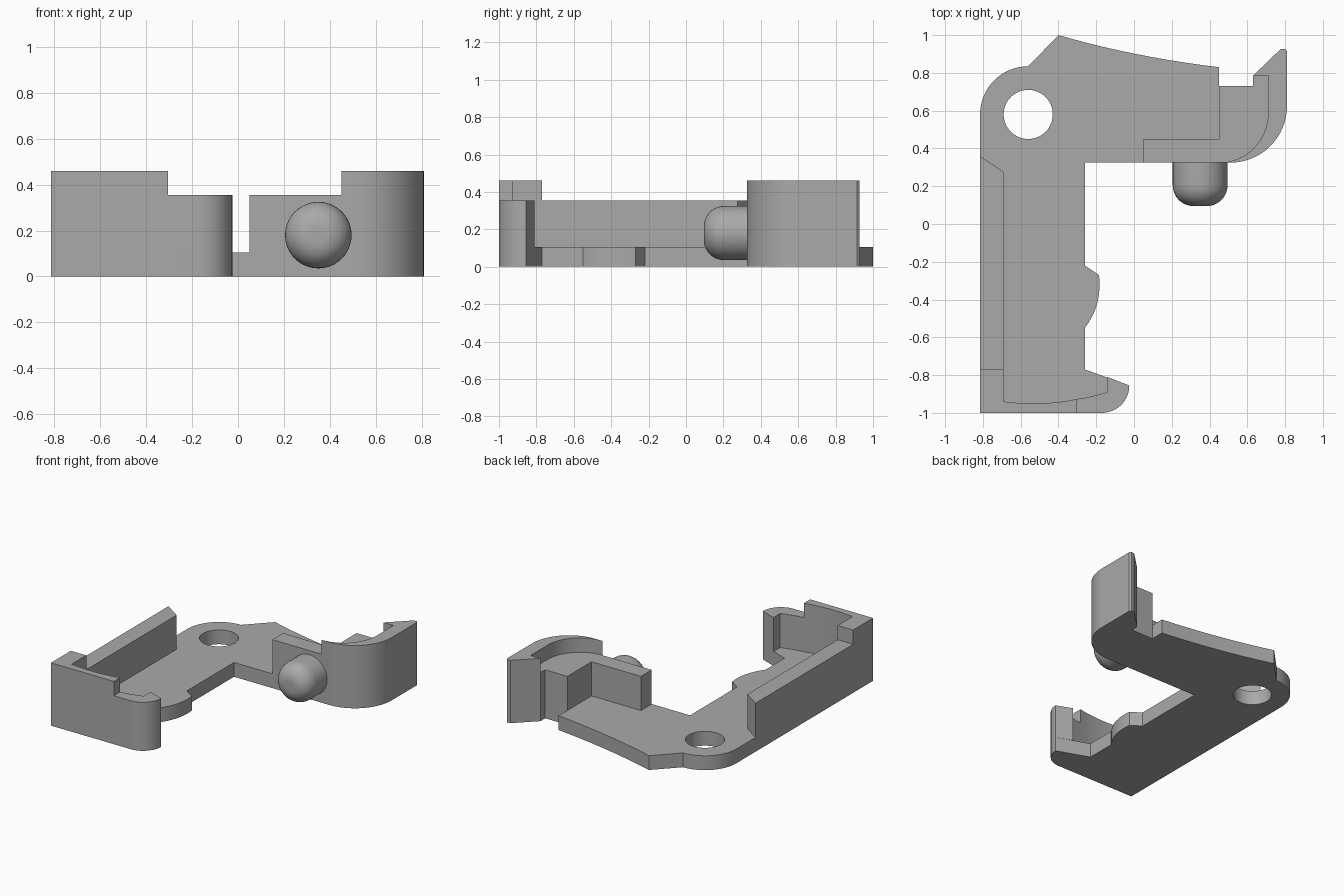
import bpy
import bmesh
from math import sin, cos, pi, radians
from mathutils import Matrix

cube = bpy.data.objects.get("Cube")
if cube:
    bpy.data.objects.remove(cube, do_unlink=True)

PLATE, LOW, TALL = 0.105, 0.355, 0.46

grey = bpy.data.materials.new("plain_grey")
grey.use_nodes = True
colour = (0.4, 0.4, 0.4, 1)
grey.diffuse_color = colour
grey.node_tree.nodes["Principled BSDF"].inputs["Base Color"].default_value = colour


def arc(cx, cy, r, start, end, steps=16):
    """Points along a circular arc, angles in degrees."""
    angles = [radians(start + (end - start) * i / steps) for i in range(steps + 1)]
    return [(cx + r * cos(a), cy + r * sin(a)) for a in angles]


def bow(a, mid, b, steps=10):
    """Points along a gentle curve from a to b through mid."""
    pts = []
    for i in range(steps + 1):
        t = i / steps
        w = ((1 - t) * (1 - 2 * t), 4 * t * (1 - t), t * (2 * t - 1))
        pts.append(tuple(w[0] * a[k] + w[1] * mid[k] + w[2] * b[k] for k in (0, 1)))
    return pts


def make_object(name, bm):
    bmesh.ops.recalc_face_normals(bm, faces=bm.faces)
    mesh = bpy.data.meshes.new(name)
    bm.to_mesh(mesh)
    bm.free()
    mesh.materials.append(grey)
    ob = bpy.data.objects.new(name, mesh)
    bpy.context.collection.objects.link(ob)
    return ob


def prism(name, outline, bottom, top):
    """Extrude a plan outline between two heights."""
    bm = bmesh.new()
    face = bm.faces.new([bm.verts.new((x, y, bottom)) for x, y in outline])
    up = bmesh.ops.extrude_face_region(bm, geom=[face])["geom"]
    verts = [v for v in up if isinstance(v, bmesh.types.BMVert)]
    bmesh.ops.translate(bm, verts=verts, vec=(0, 0, top - bottom))
    return make_object(name, bm)


def combine(target, tool, operation):
    mod = target.modifiers.new("join", "BOOLEAN")
    mod.operation, mod.solver, mod.object = operation, "EXACT", tool
    bpy.context.view_layer.objects.active = target
    bpy.ops.object.modifier_apply(modifier=mod.name)
    bpy.data.objects.remove(tool, do_unlink=True)


# Shared outlines
hook_tip = arc(-0.17, -0.855, 0.145, -90, 0)
outer_bend = arc(0.51, 0.625, 0.3, -90, 0)
inner_bend = arc(0.45, 0.585, 0.26, -90, 0)
flange_tip = [(0.81, 0.915), (0.8, 0.928), (0.775, 0.925), (0.63, 0.785)]

# Base plate with the pivot hole
body = prism("clip_body",
             [(-0.815, -1)] + hook_tip + [(-0.26, -0.77)]
             + bow((-0.26, -0.55), (-0.195, -0.42), (-0.185, -0.27))
             + [(-0.26, -0.22), (-0.26, 0.325)] + outer_bend + flange_tip
             + [(0.63, 0.73), (0.45, 0.73)]
             + bow((0.45, 0.83), (0.01, 0.9), (-0.4, 1))
             + arc(-0.56, 0.58, 0.255, 90, 180), 0, PLATE)
hole = prism("pivot_hole", arc(-0.56, 0.58, 0.13, 0, 345, 47), -0.1, 0.3)
combine(body, hole, "DIFFERENCE")

# Long side wall
walls = [("side_wall", [(-0.815, -0.77), (-0.69, -0.77), (-0.69, 0.275), (-0.815, 0.36)], LOW)]

# Hook end: tall corner and lower tip, sharing a bowed inner face
inner = bow((-0.69, -0.94), (-0.42, -0.945), (-0.14, -0.89))
split = (-0.305, -0.927)
walls.append(("corner_wall",
              [(-0.815, -1), (-0.305, -1), split]
              + [p for p in reversed(inner) if p[0] < split[0] - 0.01]
              + [(-0.69, -0.77), (-0.815, -0.77)], TALL))
walls.append(("hook_wall",
              [(-0.305, -1)] + hook_tip + [(-0.14, -0.81)]
              + [p for p in reversed(inner) if p[0] > split[0] + 0.01] + [split], LOW))

# Stepped block behind the button, and the tall curved flange around it
walls.append(("stepped_block",
              [(0.05, 0.325)] + inner_bend
              + [(0.71, 0.785), (0.63, 0.785), (0.63, 0.73), (0.45, 0.73),
                 (0.45, 0.45), (0.05, 0.45)], LOW))
walls.append(("curved_flange",
              outer_bend + flange_tip + [(0.71, 0.785)] + inner_bend[::-1], TALL))
for name, outline, top in walls:
    combine(body, prism(name, outline, PLATE, top), "UNION")

# Round button with a filleted end, spun about its own axis
bm = bmesh.new()
profile = [(0, 0.095)] + arc(0.035, 0.205, 0.11, -90, 0, 10) + [(0.145, 0.33), (0, 0.33)]
verts = [bm.verts.new((r, y, 0)) for r, y in profile]
edges = [bm.edges.new(pair) for pair in zip(verts, verts[1:])]
bmesh.ops.spin(bm, geom=verts + edges, cent=(0, 0, 0), axis=(0, 1, 0),
               angle=2 * pi, steps=40, use_duplicate=False)
bmesh.ops.remove_doubles(bm, verts=bm.verts, dist=0.0001)
bmesh.ops.transform(bm, matrix=Matrix.Translation((0.35, 0, 0.18)), verts=bm.verts)
button = make_object("round_button", bm)

# Smooth the curves and keep the corners crisp
for ob in (body, button):
    bpy.ops.object.select_all(action="DESELECT")
    ob.select_set(True)
    bpy.context.view_layer.objects.active = ob
    bpy.ops.object.shade_smooth_by_angle(angle=radians(25))
